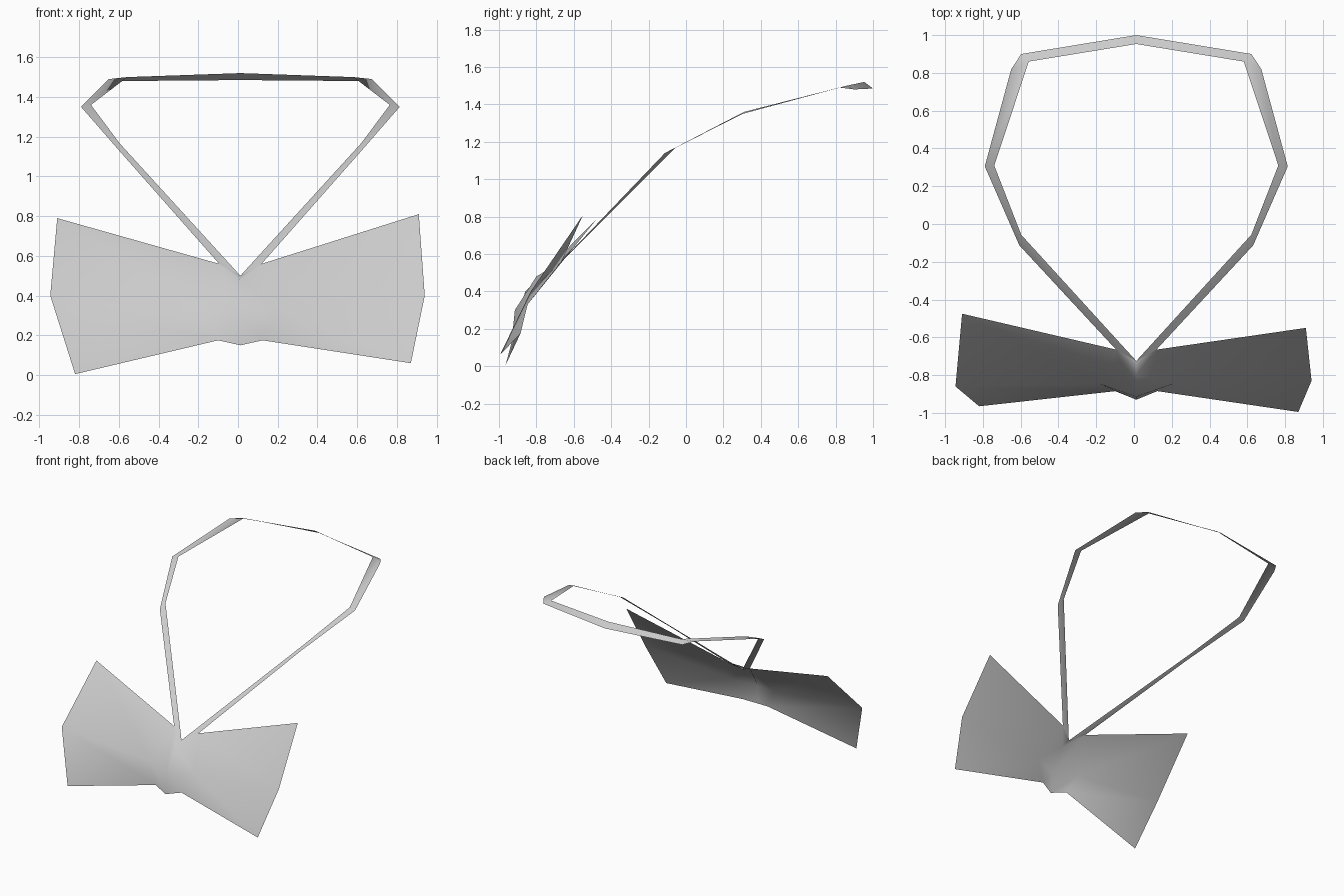
import bpy

cube = bpy.data.objects.get("Cube")
if cube:
    bpy.data.objects.remove(cube, do_unlink=True)

grey = bpy.data.materials.new("light_grey_cloth")
grey.use_nodes = True
COLOR = (0.6, 0.6, 0.6, 1)
grey.diffuse_color = COLOR
grey.node_tree.nodes["Principled BSDF"].inputs["Base Color"].default_value = COLOR

MID = 0.012  # centre line of the strap and knot


def cloth(name, verts, faces):
    """Single-sided smooth sheet of cloth."""
    me = bpy.data.meshes.new(name)
    me.from_pydata(verts, [], faces)
    me.materials.append(grey)
    me.shade_smooth()
    ob = bpy.data.objects.new(name, me)
    bpy.context.collection.objects.link(ob)
    return ob


def flip(p):
    return (2 * MID - p[0], p[1], p[2])


# Knot: centre column, top to bottom, and one side column
knot_top = (MID, -0.725, 0.50)
centre = [knot_top, (MID, -0.80, 0.48), (MID, -0.915, 0.30), (MID, -0.93, 0.15)]
pinch = [(-0.095, -0.665, 0.56), (-0.18, -0.847, 0.33), (-0.10, -0.885, 0.175)]

# Wing tips differ slightly from side to side
right_tip = [(-0.91, -0.475, 0.79), (-0.945, -0.86, 0.40), (-0.82, -0.965, 0.005)]
left_tip = [(0.91, -0.55, 0.81), (0.94, -0.83, 0.40), (0.87, -0.995, 0.06)]

verts = centre[:]
faces = []
for tip, mirrored in ((right_tip, False), (left_tip, True)):
    n = len(verts)
    verts += [flip(p) for p in pinch] if mirrored else pinch
    verts += tip
    side = [(n, 1, 0), (n, n + 1, 2, 1), (n + 1, n + 2, 3, 2),
            (n + 3, n + 4, n + 1, n), (n + 4, n + 5, n + 2, n + 1)]
    faces += [f[::-1] for f in side] if mirrored else side
cloth("bow", verts, faces)

# Neck strap: outer and inner edges from the knot to the back of the neck
outer = [pinch[0], (-0.607, -0.113, 1.14), (-0.79, 0.305, 1.35),
         (-0.65, 0.82, 1.49), (-0.597, 0.90, 1.48), (MID, 1.0, 1.485)]
inner = [knot_top, (-0.597, -0.057, 1.168), (-0.74, 0.31, 1.36),
         (-0.557, 0.86, 1.50), (-0.557, 0.86, 1.50), (MID, 0.953, 1.52)]
verts = outer + inner[:3] + inner[4:]
half = [(0, 1, 7, 6), (1, 2, 8, 7), (2, 3, 9, 8), (3, 4, 9), (4, 5, 10, 9)]
# The mirrored half shares the centre points at the knot and the back
n = len(verts)
shared = {6: 6, 5: 5, 10: 10}
remap = {i: shared.get(i, n + i) for i in range(n)}
faces = half + [tuple(remap[i] for i in reversed(f)) for f in half]
strap = cloth("neck_strap", verts + [flip(p) for p in verts], faces)

# Drop the unused duplicates on the centre line
import bmesh
bm = bmesh.new()
bm.from_mesh(strap.data)
bmesh.ops.delete(bm, geom=[v for v in bm.verts if not v.link_faces], context='VERTS')
# Strap faces point upwards
bmesh.ops.recalc_face_normals(bm, faces=bm.faces)
if sum(f.normal.z * f.calc_area() for f in bm.faces) < 0:
    bmesh.ops.reverse_faces(bm, faces=bm.faces)
bm.to_mesh(strap.data)
bm.free()
